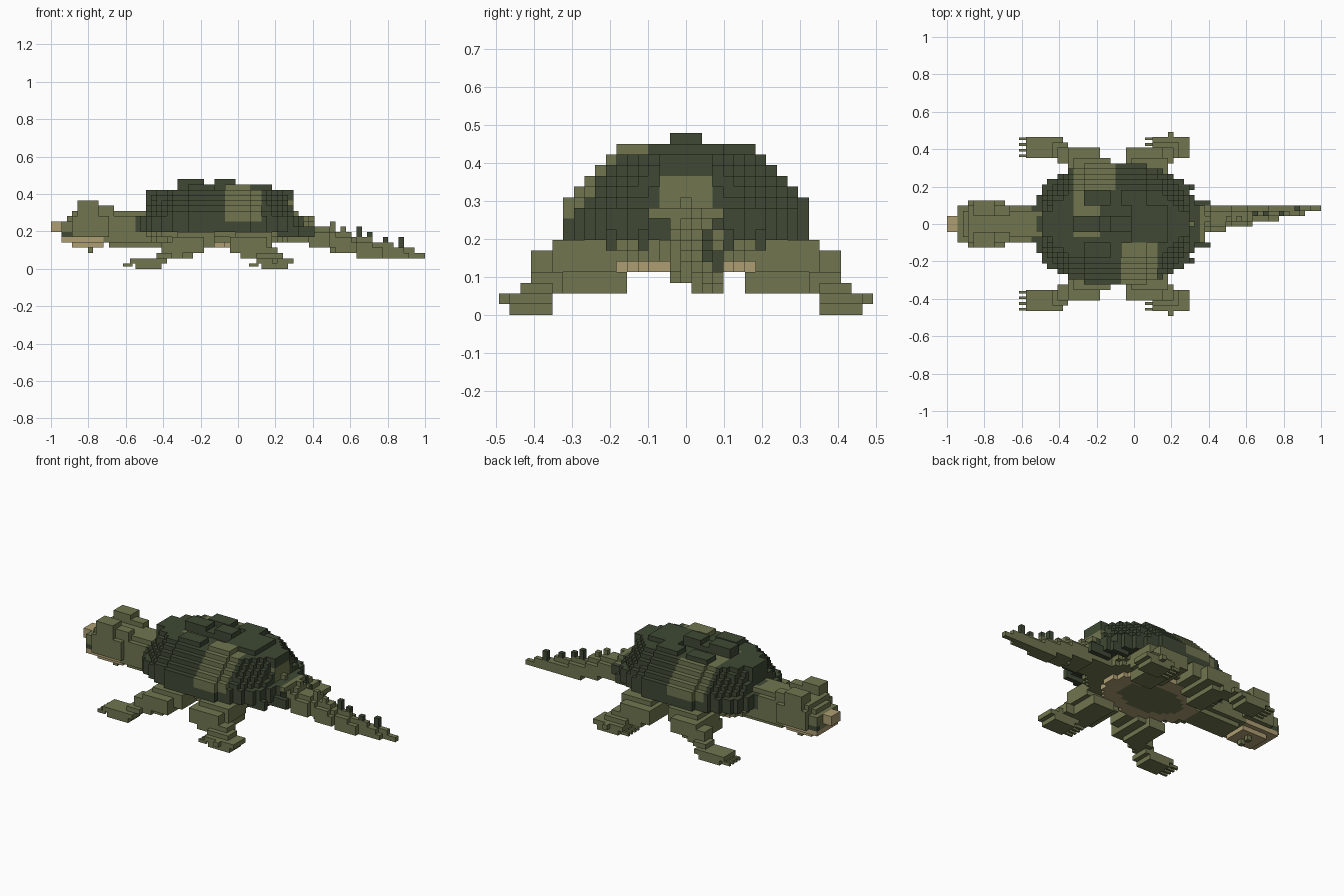
import bpy, bmesh
from math import floor
from mathutils import Vector

old = bpy.data.objects.get("Cube")
if old:
    bpy.data.objects.remove(old, do_unlink=True)

V = 2 / 71  # edge of one cube


def material(name, rgb):
    m = bpy.data.materials.new(name)
    m.use_nodes = True
    m.diffuse_color = (*rgb, 1)
    bsdf = m.node_tree.nodes["Principled BSDF"]
    bsdf.inputs["Base Color"].default_value = (*rgb, 1)
    bsdf.inputs["Roughness"].default_value = 0.9
    return m


MATS = [material("olive_skin", (0.165, 0.182, 0.079)),
        material("dark_green_shell", (0.05, 0.066, 0.035)),
        material("tan_horn", (0.42, 0.34, 0.17))]
OLIVE, DARK, TAN = range(3)


def box(x0, x1, y0, y1, z0, z1):
    return lambda p: x0 < p.x < x1 and y0 < p.y < y1 and z0 < p.z < z1


def pair(x0, x1, y0, y1, z0, z1):
    """A box and its mirror image across the middle."""
    return lambda p: x0 < p.x < x1 and y0 < abs(p.y) < y1 and z0 < p.z < z1


def voxels(name, shapes, colour=OLIVE):
    """Fill the shapes with cubes and keep only the outer faces."""
    rule = colour if callable(colour) else (lambda p: colour)
    cells = {}
    for i in range(-35, 36):
        for j in range(-17, 18):
            for k in range(17):
                p = Vector((i * V, j * V, (k + 0.5) * V))
                if any(s(p) for s in shapes):
                    cells[i, j, k] = rule(p)
    bm, verts = bmesh.new(), {}

    def corner(c):
        if c not in verts:
            verts[c] = bm.verts.new(((c[0] - 0.5) * V, (c[1] - 0.5) * V, c[2] * V))
        return verts[c]

    for c, col in cells.items():
        for axis in range(3):
            for side in (0, 1):
                n = list(c)
                n[axis] += 2 * side - 1
                if tuple(n) in cells:
                    continue
                ring = []
                for du, dv in ((0, 0), (1, 0), (1, 1), (0, 1)):
                    q = list(c)
                    q[axis] += side
                    q[(axis + 1) % 3] += du
                    q[(axis + 2) % 3] += dv
                    ring.append(corner(tuple(q)))
                f = bm.faces.new(ring if side else ring[::-1])
                f.material_index = col
    finish(name, bm)


def finish(name, bm):
    mesh = bpy.data.meshes.new(name)
    bm.to_mesh(mesh)
    bm.free()
    for m in MATS:
        mesh.materials.append(m)
    bpy.context.collection.objects.link(bpy.data.objects.new(name, mesh))


def oval(p, cx, front, back, half, power):
    a = front if p.x < cx else back
    return abs((p.x - cx) / a) ** power + abs(p.y / half) ** power


# Domed shell: each layer above the wall steps in by one cube
def shell_shape(p):
    k = floor(p.z / V)
    if k < 7 or k > 14:
        return False
    rise = max(0, k - 10)
    half = (11.6 - rise) * V
    length = 0.45 if k < 10 else 0.41 - 0.012 * rise
    return oval(p, -0.1, length, length, half, 2.3) < 1


def shell_colour(p):
    right_patch = -0.07 < p.x < 0.12 and p.y < -0.1 and p.z > 0.25
    left_patch = -0.31 < p.x < -0.1 and p.y > 0.17 and p.z > 0.25
    top_patch = -0.33 < p.x < -0.19 and -0.06 < p.y < 0.2 and p.z < 0.43
    rear_patch = p.x > 0.26 and abs(p.y) < 0.08 and 0.28 < p.z < 0.37
    return OLIVE if right_patch or left_patch or top_patch or rear_patch else DARK


voxels("shell", [shell_shape, box(-0.49, 0.295, -0.07, 0.07, 0.28, 0.42)], shell_colour)

# Raised scutes along the top
voxels("shell_scutes", [box(x0, x1, -w, w, 0.42, z) for x0, x1, w, z in
                        ((-0.33, -0.18, 0.05, 0.48), (-0.18, -0.12, 0.03, 0.455),
                         (-0.13, -0.02, 0.05, 0.48), (-0.02, 0.17, 0.11, 0.455))]
       + [pair(-0.28, -0.14, 0.11, 0.19, 0.42, 0.455),
          pair(-0.06, 0.08, 0.09, 0.19, 0.42, 0.455)], shell_colour)

# Pointed edge and root of the tail at the rear of the shell
voxels("rear_shell_points", [pair(0.28, 0.4, 3.5 * V, 4.5 * V, 0.17, 0.22),
                             pair(0.2, 0.33, 6.5 * V, 7.5 * V, 0.17, 0.22)], DARK)
voxels("tail_root", [box(0.25, 0.37, -0.1, 0.1, 0.25, 0.285),
                     box(0.25, 0.38, -0.035, 0.065, 0.19, 0.255),
                     box(0.25, 0.38, -0.07, 0.09, 0.14, 0.2)])


# Body under the shell, and the belly plate with a horn rim
def body_shape(p):
    grow = 0.03 * floor((p.z - 0.14) / V)
    return 0.14 < p.z < 0.23 and oval(p, -0.1, 0.4 + grow, 0.38, 0.23 + grow, 2.2) < 1


def plate_shape(p):
    return 0.112 < p.z < 0.15 and oval(p, -0.12, 0.3, 0.3, 0.2, 2) < 1


def plate_colour(p):
    return TAN if oval(p, -0.12, 0.2, 0.2, 0.125, 2) > 1 else OLIVE


voxels("body", [body_shape])
voxels("belly_plate", [plate_shape], plate_colour)

# Neck and head, with two raised brows
voxels("neck", [box(-0.7, -0.4, -0.1, 0.1, 0.14, 0.28),
                box(-0.7, -0.4, -0.07, 0.07, 0.115, 0.31)])


def head_colour(p):
    return DARK if -0.94 < p.x < -0.9 and p.z < 0.19 and abs(p.y) > 0.08 else OLIVE


voxels("head", [box(-0.945, -0.86, -0.1, 0.1, 0.17, 0.26),
                box(-0.92, -0.86, -0.07, 0.07, 0.17, 0.29),
                box(-0.875, -0.69, -0.13, 0.13, 0.17, 0.285),
                box(-0.875, -0.66, -0.1, 0.1, 0.17, 0.31),
                box(-0.73, -0.66, -0.1, 0.1, 0.14, 0.2),
                pair(-0.86, -0.75, 0.04, 0.13, 0.28, 0.37),
                pair(-0.76, -0.67, 0.04, 0.1, 0.28, 0.34)], head_colour)
voxels("beak", [box(-1, -0.93, -0.045, 0.045, 0.2, 0.26)], TAN)
voxels("lower_jaw", [box(-0.945, -0.72, -0.1, 0.1, 0.14, 0.17),
                     box(-0.9, -0.72, -0.075, 0.075, 0.115, 0.15)], TAN)
voxels("chin_barbels", [pair(-0.81, -0.78, V / 2, 1.5 * V, 0.085, 0.12)])


# Tapering tail that bends to one side
def tail_axis(x):
    t = max(0, min(1, (x - 0.3) / 0.7))
    low = max(0.055, 0.14 - 0.14 * t)
    return 0.015 + 0.07 * t, 0.065 * (1 - t) + 0.015, low, 0.265 - 0.18 * t


def tail_shape(p):
    y, half, low, high = tail_axis(p.x)
    if p.z > high - V:
        half = max(0.016, half - V)
    return p.x > 0.28 and abs(p.y - y) < half and low < p.z < high


def tail_spike(x):
    y, _, low, high = tail_axis(x)
    return box(x - V / 2, x + V / 2, y - V / 2, y + V / 2, low, high + 0.04)


voxels("tail", [tail_shape])
voxels("tail_base_spikes", [tail_spike(x * V) for x in (14, 18, 20)])
voxels("tail_tip_spikes", [tail_spike(x * V) for x in (23, 25, 28, 31)], DARK)

# Legs, feet and claws on both sides
for side, s in (("left", 1), ("right", -1)):
    def limb(*b):
        x0, x1, y0, y1, z0, z1 = b
        return box(x0, x1, min(s * y0, s * y1), max(s * y0, s * y1), z0, z1)

    voxels(side + "_front_leg", [
        limb(-0.33, -0.12, 0.17, 0.34, 0.115, 0.2),
        limb(-0.36, -0.17, 0.19, 0.41, 0.085, 0.17),
        limb(-0.35, -0.24, 0.16, 0.38, 0.055, 0.1),
        limb(-0.42, -0.3, 0.33, 0.41, 0.055, 0.13),
        limb(-0.45, -0.36, 0.34, 0.44, 0.055, 0.09),
        limb(-0.57, -0.38, 0.35, 0.47, 0.025, 0.06),
        limb(-0.55, -0.41, 0.36, 0.47, 0, 0.03)])
    voxels(side + "_back_leg", [
        limb(-0.01, 0.18, 0.17, 0.34, 0.115, 0.2),
        limb(-0.04, 0.15, 0.19, 0.41, 0.085, 0.17),
        limb(0.02, 0.15, 0.16, 0.38, 0.055, 0.1),
        limb(0.02, 0.22, 0.33, 0.41, 0.055, 0.11),
        limb(0.1, 0.25, 0.36, 0.44, 0.055, 0.09),
        limb(0.1, 0.29, 0.34, 0.465, 0.025, 0.06),
        limb(0.12, 0.27, 0.35, 0.465, 0, 0.03),
        limb(0.18, 0.215, 0.45, 0.495, 0.025, 0.06)])
    claws = bmesh.new()
    for x in (-0.59, 0.085):
        for y in (0.365, 0.395, 0.425, 0.455):
            made = bmesh.ops.create_cube(claws, size=1)["verts"]
            bmesh.ops.scale(claws, vec=(0.05, 0.014, 0.018), verts=made)
            bmesh.ops.translate(claws, vec=(x, s * y, 0.02), verts=made)
    finish(side + "_claws", claws)
